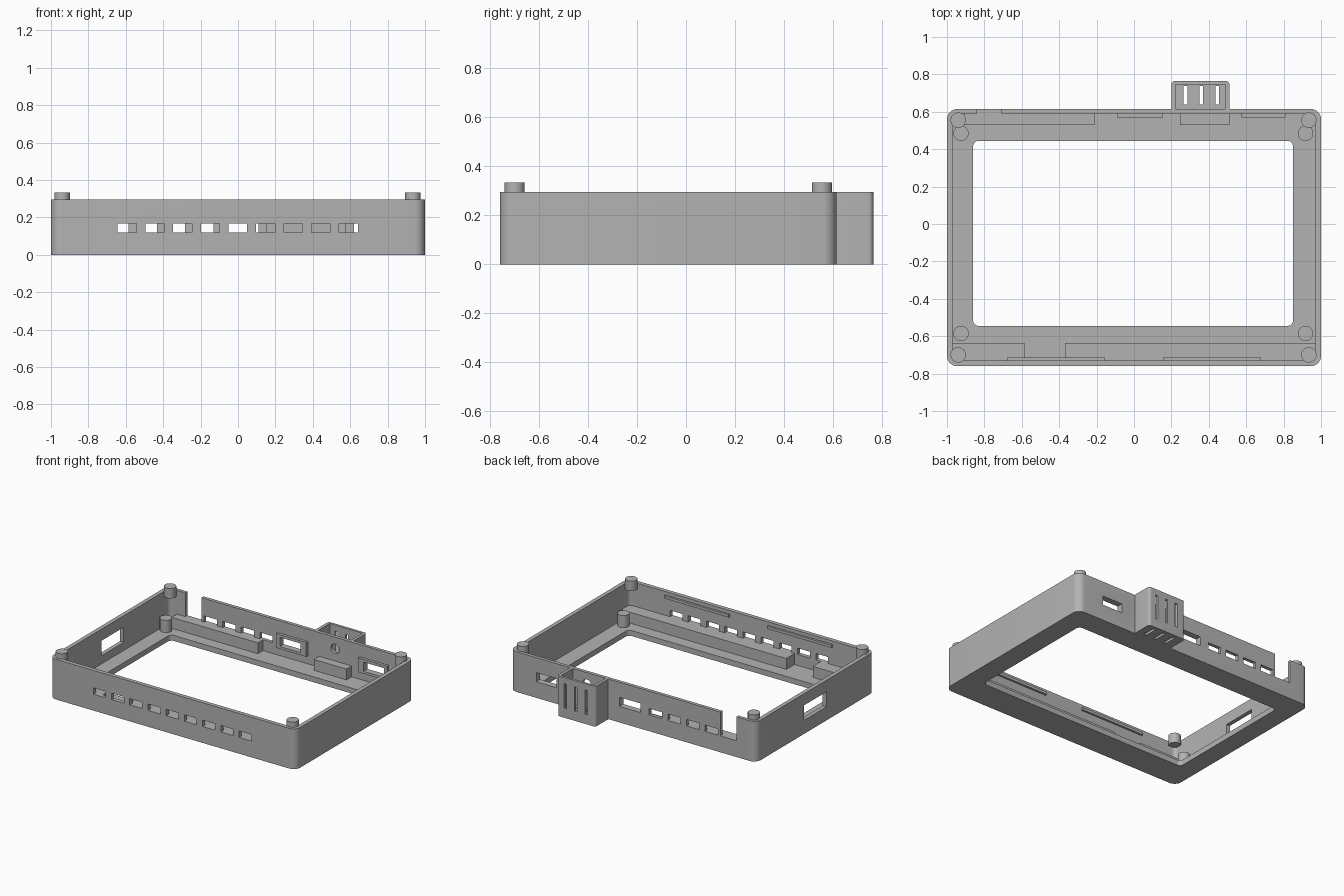
import bpy
import bmesh
import math

if "Cube" in bpy.data.objects:
    bpy.data.objects.remove(bpy.data.objects["Cube"], do_unlink=True)

# Single grey plastic
plastic = bpy.data.materials.new("grey_plastic")
plastic.use_nodes = True
GREY = (0.45, 0.45, 0.45, 1)
plastic.diffuse_color = GREY
plastic.node_tree.nodes["Principled BSDF"].inputs["Base Color"].default_value = GREY


def finish(name, bm):
    mesh = bpy.data.meshes.new(name)
    bmesh.ops.recalc_face_normals(bm, faces=bm.faces)
    bm.to_mesh(mesh)
    bm.free()
    mesh.materials.append(plastic)
    ob = bpy.data.objects.new(name, mesh)
    bpy.context.collection.objects.link(ob)
    return ob


def box(name, xs, ys, zs, radius=0):
    """Box from ranges, with optional rounded upright edges."""
    bm = bmesh.new()
    bmesh.ops.create_cube(bm, size=1)
    for v in bm.verts:
        v.co = [r[0] if c < 0 else r[1] for c, r in zip(v.co, (xs, ys, zs))]
    if radius:
        upright = [e for e in bm.edges
                   if abs(e.verts[0].co.z - e.verts[1].co.z) > 1e-4]
        bmesh.ops.bevel(bm, geom=upright, offset=radius, segments=8,
                        profile=0.5, affect='EDGES')
    return finish(name, bm)


def cylinder(name, x, y, zs, radius):
    bm = bmesh.new()
    bmesh.ops.create_cone(bm, cap_ends=True, segments=32, radius1=radius,
                          radius2=radius, depth=zs[1] - zs[0])
    bmesh.ops.translate(bm, verts=bm.verts, vec=(x, y, sum(zs) / 2))
    return finish(name, bm)


def cut(target, cutter):
    mod = target.modifiers.new("cut", 'BOOLEAN')
    mod.operation = 'DIFFERENCE'
    mod.solver = 'EXACT'
    mod.object = cutter
    bpy.context.view_layer.objects.active = target
    bpy.ops.object.modifier_apply(modifier=mod.name)
    bpy.data.objects.remove(cutter, do_unlink=True)


FLOOR = 0.04
TOP = 0.295
FRONT, BACK = -0.76, 0.615
BACK_WALL = (0.5, 0.7)

# Tray with a large screen opening
case = box("case", (-1, 1), (FRONT, BACK), (0, TOP), 0.055)
cut(case, box("cavity", (-0.97, 0.97), (-0.73, 0.59), (FLOOR, 1), 0.03))
cut(case, box("opening", (-0.86, 0.85), (-0.545, 0.445), (-1, 1), 0.03))

# Vent slots in the front and back walls
for i in range(9):
    x = -0.593 + i * 0.148
    cut(case, box("slot", (x - 0.05, x + 0.05), (-0.8, -0.7), (0.12, 0.167)))
for i in range(4):
    x = -0.637 + i * 0.151
    cut(case, box("slot", (x - 0.052, x + 0.052), BACK_WALL, (0.12, 0.167)))

# Side window and open notch in the back wall
cut(case, box("window", (-1.1, -0.9), (-0.2, 0.06), (0.1, 0.21)))
cut(case, box("notch", (-0.84, -0.71), BACK_WALL, (0.12, 1)))

# Round hole leading into the rear pocket
hole = cylinder("hole", 0, 0, (-0.05, 0.05), 0.035)
hole.rotation_euler.x = math.pi / 2
hole.location = (0.375, 0.6, 0.21)
bpy.context.view_layer.update()
cut(case, hole)

# Framed connector ports in the back wall
for name, frame, port in (("middle_port_frame", (-0.09, 0.155), (-0.06, 0.11)),
                          ("left_port_frame", (0.575, 0.81), (0.62, 0.785))):
    surround = box(name, frame, (0.57, 0.592), (0.1, 0.205))
    for part in (case, surround):
        cut(part, box("port", port, BACK_WALL, (0.118, 0.185)))

# Rear pocket with slots in its floor and outer wall
pocket = box("rear_pocket", (0.2, 0.51), (0.6, 0.765), (0, TOP), 0.02)
cut(pocket, box("pocket_cavity", (0.222, 0.488), (0.5, 0.747), (0.03, 1)))
for x in (0.275, 0.36, 0.445):
    slot = (x - 0.01, x + 0.01)
    cut(pocket, box("floor_slot", slot, (0.64, 0.738), (-1, 0.1)))
    cut(pocket, box("wall_slot", slot, (0.7, 0.9), (0.07, 0.25)))

# Support rails standing on the floor
for name, xs, ys in (("back_long_rail", (-0.91, -0.21), (0.53, 0.592)),
                     ("back_short_rail", (0.245, 0.51), (0.53, 0.592)),
                     ("front_long_rail", (-0.37, 0.972), (-0.732, -0.635)),
                     ("front_short_rail", (-0.972, -0.585), (-0.732, -0.635))):
    box(name, xs, ys, (FLOOR - 0.005, 0.12))

# Snap ridges near the top of the front wall
for side, xs in (("right", (-0.68, -0.155)), ("left", (0.155, 0.68))):
    box(side + "_snap_ridge", xs, (-0.732, -0.715), (0.25, 0.27))

# Corner pegs above the rim and short posts on the floor
for side, peg_x, post_x in (("right", -0.94, -0.925), ("left", 0.935, 0.917)):
    for end, peg_y, post_y in (("front", -0.7, -0.585), ("back", 0.555, 0.485)):
        cylinder(f"{end}_{side}_peg", peg_x, peg_y, (0.26, 0.333), 0.041)
        cylinder(f"{end}_{side}_post", post_x, post_y, (FLOOR - 0.005, 0.13), 0.041)

# Smooth the rounded corners while keeping edges crisp
bpy.ops.object.select_all(action='DESELECT')
for ob in bpy.context.collection.objects:
    if ob.type == 'MESH' and plastic.name in ob.data.materials:
        ob.select_set(True)
        bpy.context.view_layer.objects.active = ob
bpy.ops.object.shade_smooth_by_angle(angle=math.radians(30))
